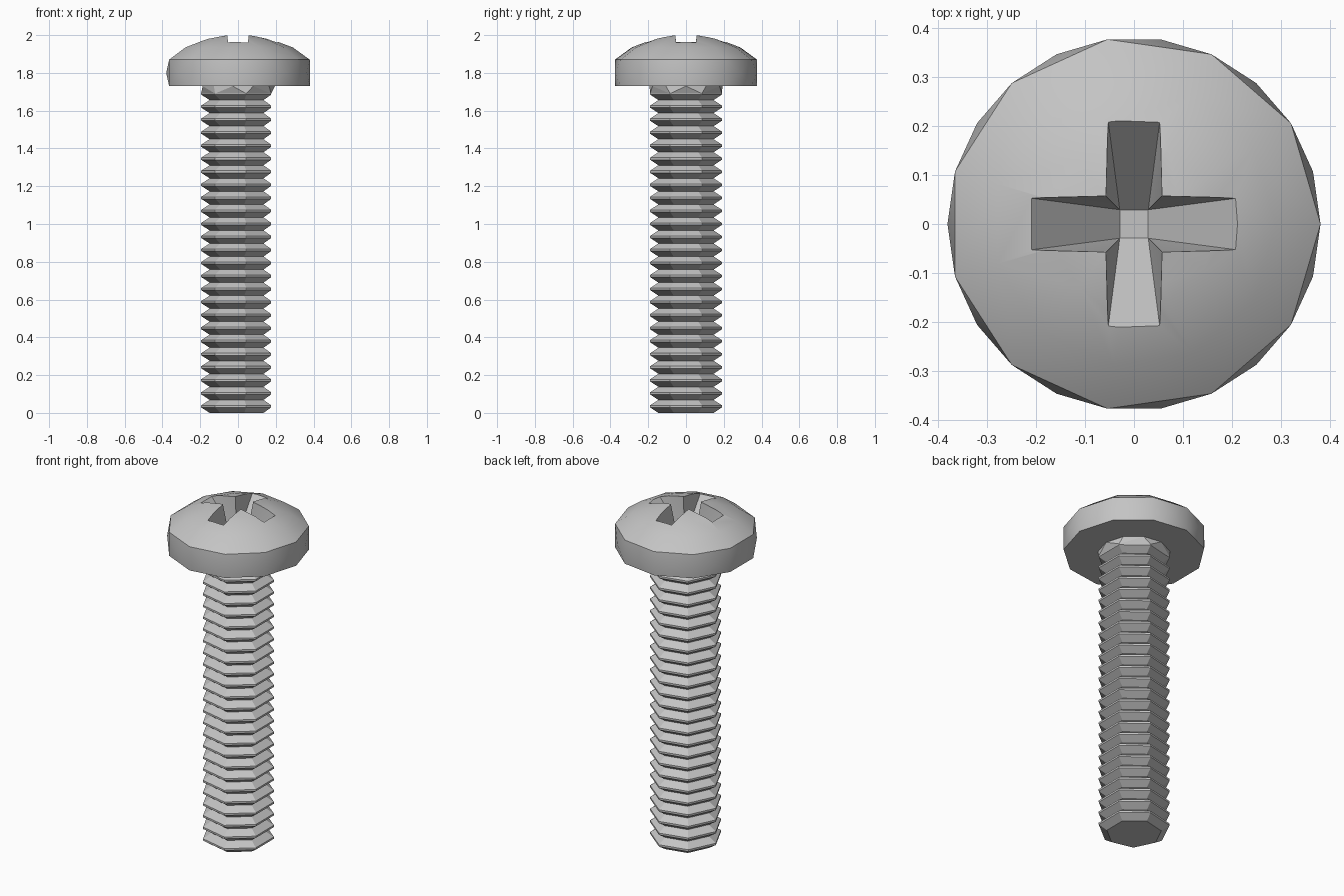
import bpy, bmesh
from math import pi, cos, sin, radians
from mathutils import Matrix, Vector

cube = bpy.data.objects.get("Cube")
if cube:
    bpy.data.objects.remove(cube)

steel = bpy.data.materials.new("steel grey")
steel.use_nodes = True
colour = (0.55, 0.55, 0.55, 1)
steel.diffuse_color = colour
steel.node_tree.nodes["Principled BSDF"].inputs["Base Color"].default_value = colour


def ring(bm, sides, radius, z, start=0.0):
    """Add a regular polygon of vertices."""
    return [bm.verts.new((radius * cos(start + 2 * pi * i / sides),
                          radius * sin(start + 2 * pi * i / sides), z))
            for i in range(sides)]


def bridge(bm, lower, upper):
    n = len(lower)
    for i in range(n):
        j = (i + 1) % n
        bm.faces.new((lower[i], lower[j], upper[j], upper[i]))


def hull(bm):
    """Wrap all vertices and drop the unused ones."""
    bmesh.ops.convex_hull(bm, input=bm.verts[:])
    bmesh.ops.delete(bm, geom=[v for v in bm.verts if not v.link_faces], context='VERTS')
    bmesh.ops.dissolve_limit(bm, angle_limit=radians(0.5),
                             verts=bm.verts[:], edges=bm.edges[:])


def finish(bm, name):
    bmesh.ops.recalc_face_normals(bm, faces=bm.faces[:])
    mesh = bpy.data.meshes.new(name)
    bm.to_mesh(mesh)
    bm.free()
    mesh.materials.append(steel)
    obj = bpy.data.objects.new(name, mesh)
    bpy.context.collection.objects.link(obj)
    return obj


# Threaded shaft: seven-sided rings alternating between root and crest
PITCH, ROOT, CREST, TURNS = 0.069, 0.15, 0.195, 24
crest_z = PITCH * (TURNS + 0.5)
bm = bmesh.new()
rings = []
for t in range(TURNS + 1):
    z = t * PITCH
    rings.append(ring(bm, 7, ROOT, z, pi))
    rings.append(ring(bm, 7, CREST, z + PITCH * 0.42, pi))
    rings.append(ring(bm, 7, CREST, z + PITCH * 0.58, pi))
for low, high in zip(rings, rings[1:]):
    bridge(bm, low, high)
bm.faces.new(rings[0][::-1])
bm.faces.new(rings[-1])
finish(bm, "threaded_shaft")

# Neck: transition from the seven-sided crest to the eleven-sided head
bm = bmesh.new()
ring(bm, 7, CREST, crest_z, pi)
ring(bm, 11, CREST, 1.73)
hull(bm)
finish(bm, "neck")

# Domed head with an eleven-sided base and dome and a zigzag rim
bm = bmesh.new()
for radius, z in ((0.38, 1.73), (0.38, 1.87), (0.29, 1.935), (0.17, 1.98), (0.08, 2.0)):
    ring(bm, 11, radius, z)
ring(bm, 11, 0.38, 1.80, pi / 11)
bm.verts.new((0, 0, 2.004))
hull(bm)
head = finish(bm, "domed_head")

# Cross recess cutter: four tapering arms meeting at a small square floor
bm = bmesh.new()
top, mid, floor = [], [], []
for q in range(4):
    turn = Matrix.Rotation(q * pi / 2, 3, 'Z')
    for x, y, z in ((0.213, -0.053, 1.967), (0.213, 0.053, 1.967), (0.057, 0.057, 1.99)):
        mid.append(bm.verts.new(turn @ Vector((x, y, z))))
        top.append(bm.verts.new(turn @ Vector((x, y, 2.1))))
    floor.append(bm.verts.new(turn @ Vector((0.029, 0.029, 1.77))))
bridge(bm, mid, top)
bm.faces.new(top)
bm.faces.new(floor[::-1])
for q in range(4):
    a, b, inner = mid[3 * q:3 * q + 3]
    bm.faces.new((floor[q - 1], floor[q], b, a))
    bm.faces.new((floor[q], inner, b))
    bm.faces.new((floor[q], mid[(3 * q + 3) % 12], inner))
cutter = finish(bm, "cross_recess_cutter")
cutter.hide_render = True

cut = head.modifiers.new("cross recess", 'BOOLEAN')
cut.operation = 'DIFFERENCE'
cut.solver = 'EXACT'
cut.object = cutter
bpy.ops.object.select_all(action='DESELECT')
head.select_set(True)
bpy.context.view_layer.objects.active = head
bpy.ops.object.modifier_apply(modifier=cut.name)
bpy.data.objects.remove(cutter)
bpy.ops.object.shade_smooth_by_angle(angle=radians(34))
